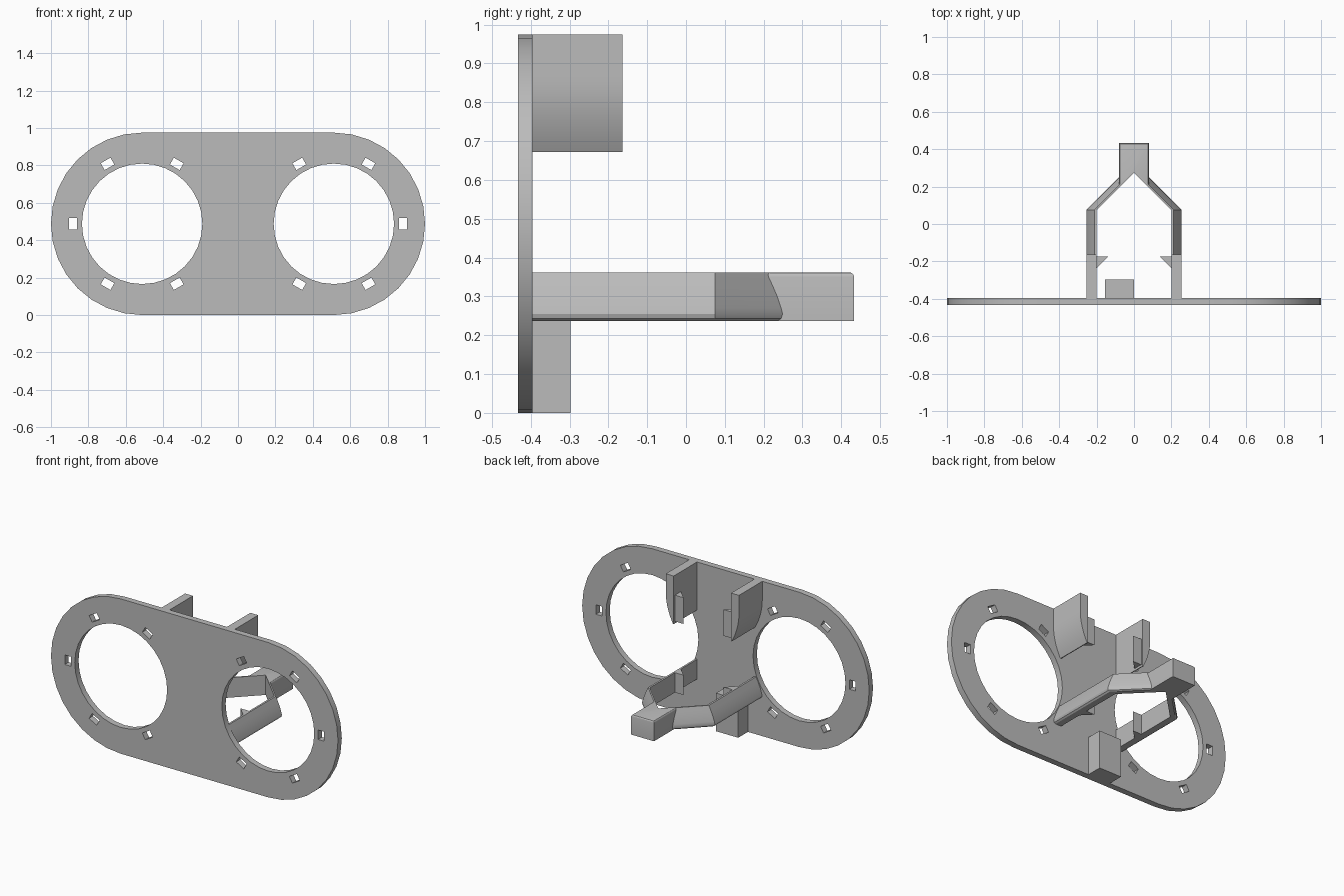
import bpy, bmesh, math
from mathutils import Vector

if "Cube" in bpy.data.objects:
    bpy.data.objects.remove(bpy.data.objects["Cube"], do_unlink=True)

grey = bpy.data.materials.new("light_grey")
grey.use_nodes = True
colour = (0.5, 0.5, 0.5, 1)
grey.diffuse_color = colour
grey.node_tree.nodes["Principled BSDF"].inputs["Base Color"].default_value = colour

FRONT, BACK, HEIGHT = -0.433, -0.395, 0.975
R = HEIGHT / 2          # end radius of the plate
CX = 1 - R              # centre of each end
ARM_LOW, ARM_TOP = 0.237, 0.362


def select(obj):
    bpy.ops.object.select_all(action='DESELECT')
    obj.select_set(True)
    bpy.context.view_layer.objects.active = obj


def smooth(obj):
    select(obj)
    bpy.ops.object.shade_smooth_by_angle(angle=math.radians(30))


def sweep(name, ring, steps):
    """Solid made by moving a closed ring of points through each step."""
    bm = bmesh.new()
    offset = Vector((0, 0, 0))
    rings = [[bm.verts.new(p) for p in ring]]
    for step in steps:
        offset += Vector(step)
        rings.append([bm.verts.new(Vector(p) + offset) for p in ring])
    n = len(ring)
    for a, b in zip(rings, rings[1:]):
        for i in range(n):
            j = (i + 1) % n
            bm.faces.new((a[i], a[j], b[j], b[i]))
    bm.faces.new(rings[0])
    bm.faces.new(rings[-1])
    bmesh.ops.recalc_face_normals(bm, faces=bm.faces)
    mesh = bpy.data.meshes.new(name)
    bm.to_mesh(mesh)
    bm.free()
    mesh.materials.append(grey)
    obj = bpy.data.objects.new(name, mesh)
    bpy.context.collection.objects.link(obj)
    return obj


def arc(cx, r, start, end, n):
    return [(cx + r * math.cos(start + (end - start) * i / n),
             R + r * math.sin(start + (end - start) * i / n)) for i in range(n + 1)]


# Face plate: rounded outline with two round openings and ten slots
half = math.pi / 2
outlines = [arc(CX, R, -half, half, 16) + arc(-CX, R, half, 3 * half, 16)]
for s in (1, -1):
    outlines.append(arc(s * CX, 0.322, 0, 4 * half, 32)[:-1])
    for degrees in (-120, -60, 0, 60, 120):
        a = math.radians(degrees)
        radial, along = Vector((math.cos(a), math.sin(a))), Vector((-math.sin(a), math.cos(a)))
        centre = Vector((CX, R)) + radial * 0.37
        corners = [centre + radial * u * 0.021 + along * v * 0.03
                   for u, v in ((-1, -1), (1, -1), (1, 1), (-1, 1))]
        outlines.append([(s * p.x, p.y) for p in corners])

curve = bpy.data.curves.new("face_plate", 'CURVE')
curve.dimensions = '2D'
curve.fill_mode = 'BOTH'
curve.extrude = (BACK - FRONT) / 2
for outline in outlines:
    spline = curve.splines.new('POLY')
    spline.points.add(len(outline) - 1)
    for point, (x, z) in zip(spline.points, outline):
        point.co = (x, z, 0, 1)
    spline.use_cyclic_u = True
plate = bpy.data.objects.new("face_plate", curve)
bpy.context.collection.objects.link(plate)
plate.location.y = (FRONT + BACK) / 2
plate.rotation_euler.x = half
select(plate)
bpy.ops.object.convert(target='MESH')
plate = bpy.context.view_layer.objects.active
bm = bmesh.new()
bm.from_mesh(plate.data)
bmesh.ops.remove_doubles(bm, verts=bm.verts, dist=0.0001)
bmesh.ops.recalc_face_normals(bm, faces=bm.faces)
bm.to_mesh(plate.data)
bm.free()
plate.data.materials.clear()
plate.data.materials.append(grey)
smooth(plate)

# Cross-sections of the lower arm and the upper tab
arm_profile = [(0.2, ARM_LOW), (0.2, ARM_TOP), (0.212, ARM_TOP), (0.227, 0.33), (0.24, 0.3),
               (0.25, 0.27), (0.254, 0.255), (0.25, 0.243), (0.24, ARM_LOW)]
tab_profile = [(0.2, 0.672), (0.2, HEIGHT), (0.255, HEIGHT)]
for i in range(9):
    t = i / 8
    tab_profile.append((0.255 - 0.05 * t * t, 0.86 - 0.188 * t))

for s, side in ((1, "left"), (-1, "right")):
    # Lower arm runs straight back, then turns in to the middle
    smooth(sweep(side + "_arm", [(s * x, BACK - 0.005, z) for x, z in arm_profile],
                 [(0, 0.475, 0), (-s * 0.2, 0.2, 0)]))
    # Upper tab
    smooth(sweep(side + "_tab", [(s * x, BACK - 0.005, z) for x, z in tab_profile],
                 [(0, 0.237, 0)]))
    # Snap hooks on the inner faces
    for part, low, high in (("arm", ARM_LOW, ARM_TOP), ("tab", 0.685, 0.85)):
        sweep(side + "_" + part + "_hook",
              [(s * 0.205, -0.175, low), (s * 0.14, -0.175, low), (s * 0.205, -0.24, low)],
              [(0, 0, high - low)])

# End block joining the arms, notched in front, with softened upper edges
block = sweep("end_block",
              [(0, 0.275, ARM_LOW), (0.08, 0.195, ARM_LOW), (0.08, 0.433, ARM_LOW),
               (-0.08, 0.433, ARM_LOW), (-0.08, 0.195, ARM_LOW)],
              [(0, 0, ARM_TOP - ARM_LOW)])
bm = bmesh.new()
bm.from_mesh(block.data)
edges = [e for e in bm.edges if all(v.co.z > 0.3 and abs(v.co.x) > 0.07 for v in e.verts)]
bmesh.ops.bevel(bm, geom=edges, offset=0.012, segments=3, profile=0.5, affect='EDGES')
bm.to_mesh(block.data)
bm.free()
smooth(block)

# Small foot block behind the plate
sweep("foot_block", [(-0.155, BACK - 0.005, 0), (0, BACK - 0.005, 0), (0, -0.298, 0),
                     (-0.155, -0.298, 0)], [(0, 0, 0.24)])
